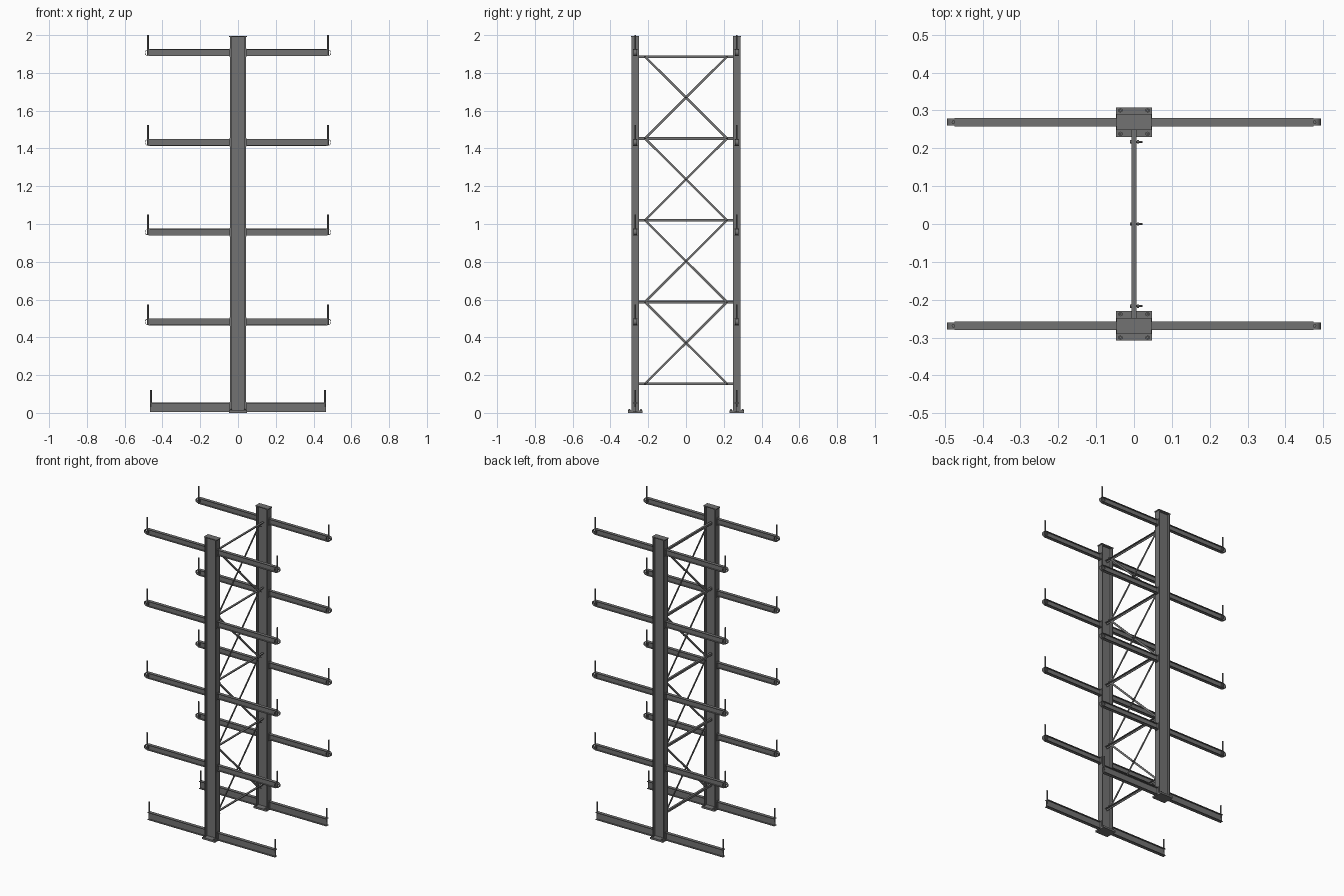
import bpy, bmesh, math
from mathutils import Vector, Matrix

cube = bpy.data.objects.get("Cube")
if cube:
    bpy.data.objects.remove(cube, do_unlink=True)


def material(name, colour):
    mat = bpy.data.materials.new(name)
    mat.use_nodes = True
    mat.diffuse_color = colour
    mat.node_tree.nodes["Principled BSDF"].inputs["Base Color"].default_value = colour
    return mat


STEEL = material("dark grey steel", (0.17, 0.17, 0.17, 1))


def finish(name, bm, smooth=False):
    bmesh.ops.recalc_face_normals(bm, faces=bm.faces)
    mesh = bpy.data.meshes.new(name)
    bm.to_mesh(mesh)
    bm.free()
    mesh.materials.append(STEEL)
    obj = bpy.data.objects.new(name, mesh)
    bpy.context.collection.objects.link(obj)
    if smooth:
        bpy.ops.object.select_all(action='DESELECT')
        obj.select_set(True)
        bpy.context.view_layer.objects.active = obj
        bpy.ops.object.shade_smooth_by_angle(angle=math.radians(40))
    return obj


def box(bm, centre, size):
    mat = Matrix.Translation(centre) @ Matrix.Diagonal((*size, 1))
    bmesh.ops.create_cube(bm, size=1, matrix=mat)


def rod(bm, a, b, radius, sides=12):
    a, b = Vector(a), Vector(b)
    turn = (b - a).to_track_quat('Z', 'Y').to_matrix().to_4x4()
    bmesh.ops.create_cone(bm, cap_ends=True, segments=sides, radius1=radius, radius2=radius,
                          depth=(b - a).length, matrix=Matrix.Translation((a + b) / 2) @ turn)


def i_beam(bm, start, end, across, depth, width, flange, web):
    """Extrude an I profile; across is the direction of its depth."""
    start, end, across = Vector(start), Vector(end), Vector(across)
    side = across.cross((end - start).normalized())
    d, f, w, t = depth / 2, depth / 2 - flange, width / 2, web / 2
    half = [(w, -d), (w, -f), (t, -f), (t, f), (w, f), (w, d)]
    profile = half + [(-s, -u) for s, u in half]
    verts = [bm.verts.new(start + side * s + across * u) for s, u in profile]
    face = bm.faces.new(verts)
    new = bmesh.ops.extrude_face_region(bm, geom=[face])["geom"]
    moved = [v for v in new if isinstance(v, bmesh.types.BMVert)]
    bmesh.ops.translate(bm, verts=moved, vec=end - start)


def pipe(bm, centre, outer, inner, length, sides=24):
    """Open tube along y."""
    rings = []
    for r, y in ((outer, -1), (outer, 1), (inner, 1), (inner, -1)):
        rings.append([bm.verts.new(Vector(centre) + Vector((
            r * math.cos(math.tau * i / sides), y * length / 2,
            r * math.sin(math.tau * i / sides)))) for i in range(sides)])
    for k in range(4):
        a, b = rings[k], rings[(k + 1) % 4]
        for i in range(sides):
            j = (i + 1) % sides
            bm.faces.new((a[i], a[j], b[j], b[i]))


COL_Y = 0.269
ARM_LEVELS = [0.482 + 0.475 * i for i in range(4)]
BRACE_LEVELS = [0.154 + 0.433 * i for i in range(5)]

for row, sy in (("front", -1), ("back", 1)):
    y = sy * COL_Y
    # Upright with flanges facing the arms
    bm = bmesh.new()
    i_beam(bm, (0, y, 0.01), (0, y, 1.99), (1, 0, 0), 0.083, 0.04, 0.006, 0.005)
    finish(row + "_column", bm)

    # Cap and base plate
    bm = bmesh.new()
    box(bm, (0, y, 1.992), (0.093, 0.042, 0.006))
    finish(row + "_column_cap", bm)
    bm = bmesh.new()
    box(bm, (0, y, 0.006), (0.094, 0.078, 0.012))
    finish(row + "_base_plate", bm)

    # Anchor bolts in the plate corners
    bm = bmesh.new()
    for bx in (-0.036, 0.036):
        for by in (-0.031, 0.031):
            rod(bm, (bx, y + by, 0.01), (bx, y + by, 0.017), 0.006, 6)
            rod(bm, (bx, y + by, 0.01), (bx, y + by, 0.021), 0.003, 8)
    finish(row + "_anchor_bolts", bm)

    for side, sx in (("left", 1), ("right", -1)):
        # Foot beam with its stop pin
        bm = bmesh.new()
        i_beam(bm, (sx * 0.041, y, 0.029), (sx * 0.466, y, 0.029), (0, 0, 1),
               0.05, 0.022, 0.004, 0.004)
        box(bm, (sx * 0.0435, y, 0.031), (0.005, 0.034, 0.054))
        finish(f"{row}_{side}_foot", bm)
        bm = bmesh.new()
        rod(bm, (sx * 0.461, y, 0.03), (sx * 0.461, y, 0.12), 0.0045)
        finish(f"{row}_{side}_foot_pin", bm, True)

        for n, z in enumerate(ARM_LEVELS, 1):
            # Arm with mounting plate
            bm = bmesh.new()
            i_beam(bm, (sx * 0.041, y, z), (sx * 0.474, y, z), (0, 0, 1),
                   0.037, 0.022, 0.0035, 0.004)
            box(bm, (sx * 0.0435, y, z), (0.005, 0.034, 0.044))
            finish(f"{row}_{side}_arm_{n}", bm)
            # Rounded tube tip and stop pin
            bm = bmesh.new()
            pipe(bm, (sx * 0.477, y, z), 0.0165, 0.0142, 0.019)
            finish(f"{row}_{side}_arm_tip_{n}", bm, True)
            bm = bmesh.new()
            rod(bm, (sx * 0.477, y, z - 0.015), (sx * 0.477, y, z + 0.093), 0.0045)
            finish(f"{row}_{side}_arm_pin_{n}", bm, True)

# Horizontal braces: angle bars running between the column webs
for n, z in enumerate(BRACE_LEVELS, 1):
    bm = bmesh.new()
    box(bm, (-0.0055, 0, z), (0.003, 2 * COL_Y - 0.01, 0.014))
    box(bm, (0, 0, z + 0.0055), (0.014, 2 * COL_Y - 0.01, 0.003))
    finish(f"horizontal_brace_{n}", bm)

# Crossed diagonal braces with bolts at the ends and the crossing
for n, (low, high) in enumerate(zip(BRACE_LEVELS, BRACE_LEVELS[1:]), 1):
    for name, s in (("rising", 1), ("falling", -1)):
        a, b = Vector((s * 0.002, -s * 0.217, low)), Vector((s * 0.002, s * 0.217, high))
        bm = bmesh.new()
        box(bm, (0, 0, 0), (0.004, 0.012, (b - a).length))
        tilt = Matrix.Rotation(-math.atan2(b.y - a.y, b.z - a.z), 4, 'X')
        bmesh.ops.transform(bm, matrix=Matrix.Translation((a + b) / 2) @ tilt, verts=bm.verts)
        finish(f"{name}_diagonal_{n}", bm)
    bm = bmesh.new()
    spots = [(0, (low + high) / 2)] + [(s * 0.217, z) for s in (-1, 1) for z in (low, high)]
    for by, bz in spots:
        rod(bm, (-0.010, by, bz), (0.022, by, bz), 0.0025, 8)
        rod(bm, (-0.010, by, bz), (-0.006, by, bz), 0.005, 6)
        rod(bm, (0.008, by, bz), (0.013, by, bz), 0.005, 6)
    finish(f"brace_bolts_{n}", bm)
